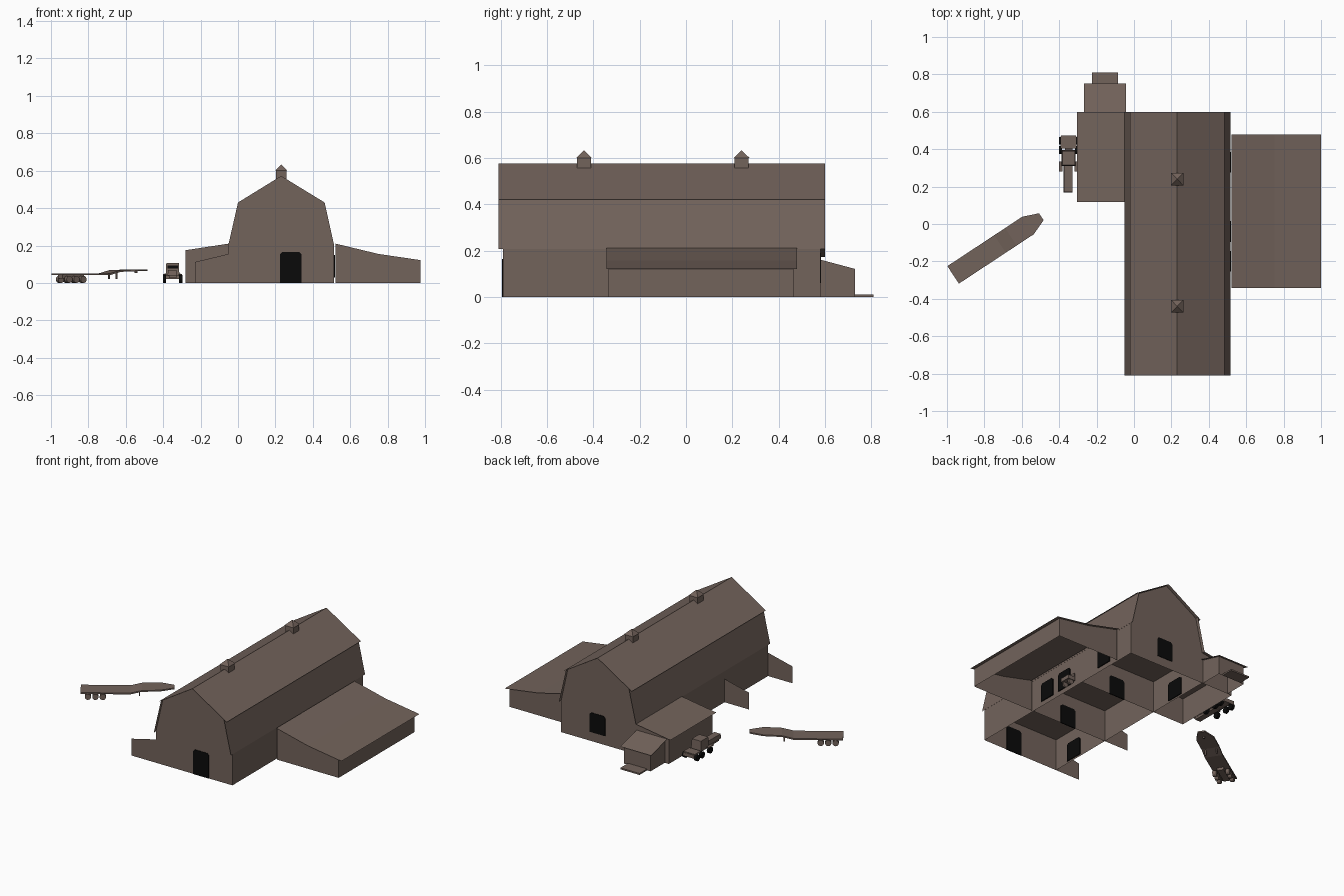
import bpy, bmesh, math
from mathutils import Matrix, Vector

if "Cube" in bpy.data.objects:
    bpy.data.objects.remove(bpy.data.objects["Cube"])


def material(name, rgb):
    m = bpy.data.materials.new(name)
    m.diffuse_color = (*rgb, 1)
    m.use_nodes = True
    m.node_tree.nodes["Principled BSDF"].inputs["Base Color"].default_value = m.diffuse_color
    return m


BROWN = material("weathered brown", (0.17, 0.125, 0.105))
BLACK = material("opening black", (0.003, 0.003, 0.003))


def finish(name, bm, mat=BROWN, matrix=None):
    mesh = bpy.data.meshes.new(name)
    bm.to_mesh(mesh)
    bm.free()
    mesh.materials.append(mat)
    ob = bpy.data.objects.new(name, mesh)
    bpy.context.collection.objects.link(ob)
    if matrix:
        ob.matrix_world = matrix
    return ob


def strip(name, pts, y0, y1):
    """Thin sheet following (x, z) points, stretched along y."""
    bm = bmesh.new()
    a = [bm.verts.new((x, y0, z)) for x, z in pts]
    b = [bm.verts.new((x, y1, z)) for x, z in pts]
    for i in range(len(pts) - 1):
        bm.faces.new((a[i], a[i + 1], b[i + 1], b[i]))
    return finish(name, bm)


def panel(name, pts, y, back=False):
    """Flat upright wall at y; points run anticlockwise seen from the front."""
    bm = bmesh.new()
    vs = [bm.verts.new((x, y, z)) for x, z in pts]
    bm.faces.new(vs[::-1] if back else vs)
    return finish(name, bm)


def box(name, x0, x1, y0, y1, z0, z1, mat=BROWN, matrix=None, taper=1.0):
    bm = bmesh.new()
    bmesh.ops.create_cube(bm, size=1)
    for v in bm.verts:
        k = taper if v.co.z > 0 else 1
        v.co = ((x0 + x1) / 2 + v.co.x * (x1 - x0) * k,
                (y0 + y1) / 2 + v.co.y * (y1 - y0) * k,
                (z0 + z1) / 2 + v.co.z * (z1 - z0))
    return finish(name, bm, mat, matrix)


def door(name, cx, cy, z0, z1, w=0.115, along_y=False):
    """Thin black plate with clipped top corners."""
    c, t, h = 0.012, 0.003, w / 2
    pts = [(-h, z0), (h, z0), (h, z1 - c), (h - c, z1), (c - h, z1), (-h, z1 - c)]
    bm = bmesh.new()
    f = bm.faces.new([bm.verts.new((x, -t, z)) for x, z in pts])
    ext = bmesh.ops.extrude_face_region(bm, geom=[f])
    bmesh.ops.translate(bm, vec=(0, 2 * t, 0),
                        verts=[g for g in ext["geom"] if isinstance(g, bmesh.types.BMVert)])
    bmesh.ops.recalc_face_normals(bm, faces=bm.faces)
    m = Matrix.Translation((cx, cy, 0))
    if along_y:
        m = m @ Matrix.Rotation(math.pi / 2, 4, 'Z')
    return finish(name, bm, BLACK, m)


def wheel(name, x, y, r, w, mat=BROWN, matrix=None, axis='Y'):
    """Wheel whose axle lies along x (axis Y) or along y (axis X)."""
    bm = bmesh.new()
    bmesh.ops.create_cone(bm, cap_ends=True, segments=14, radius1=r, radius2=r, depth=w,
                          matrix=Matrix.Translation((x, y, r)) @ Matrix.Rotation(math.pi / 2, 4, axis))
    return finish(name, bm, mat, matrix)


# Main barn: walls, gambrel gables and thin overhanging roof sheets
L, R, MID = -0.05, 0.512, 0.231
F, B = -0.79, 0.58
STEP = (B - F) / 3
gable = [(L, 0), (R, 0), (R, 0.21), (0.463, 0.43), (MID, 0.572), (0, 0.43), (L, 0.21)]
panel("front_gable", gable, F)
panel("back_gable", gable, B, back=True)
strip("left_wall", [(L, 0), (L, 0.21)], F, B)
strip("right_wall", [(R, 0.21), (R, 0)], F, B)
strip("loft_floor", [(R, 0.21), (L, 0.21)], F, B)
strip("lower_roof_left", [(L - 0.002, 0.208), (0, 0.432)], -0.81, 0.6)
strip("lower_roof_right", [(0.463, 0.432), (R + 0.003, 0.208)], -0.81, 0.6)
strip("upper_roof", [(-0.021, 0.42), (MID, 0.575), (0.484, 0.42)], -0.81, 0.6)

# Inside cross walls and side fins
for i in (1, 2):
    panel("cross_wall", [(L, 0), (R, 0), (R, 0.21), (L, 0.21)], F + i * STEP)
    door("cross_wall_door", 0.24, F + i * STEP, 0, 0.13)
for i in (0, 1):
    panel("side_fin", [(-0.23, 0), (L, 0), (L, 0.155), (-0.23, 0.112)], F + i * STEP)

# Doors
door("front_door", 0.282, F, 0, 0.165)
door("back_door", 0.245, B, 0.06, 0.19)
for y in (-0.62, 0.33):
    door("left_inner_door", L + 0.005, y, 0.01, 0.13, 0.12, True)
for y in (-0.2, -0.04, 0.33):
    door("right_side_door", R + 0.003, y, 0.03, 0.15, 0.11, True)

# Ridge cupolas with pyramid caps
for y in (-0.44, 0.24):
    box("cupola", MID - 0.029, MID + 0.029, y - 0.03, y + 0.03, 0.54, 0.603)
    box("cupola_cap", MID - 0.033, MID + 0.033, y - 0.034, y + 0.034, 0.6, 0.632, taper=0.02)

# Right lean-to with a bent roof
top = [(0.522, 0.21), (0.75, 0.155), (0.975, 0.122)]
end = [(0.522, 0), (0.975, 0)] + top[::-1]
panel("lean_to_front", end, -0.335)
panel("lean_to_back", end, 0.463, back=True)
strip("lean_to_side", [(0.975, 0.122), (0.975, 0)], -0.335, 0.463)
strip("lean_to_roof", [(0.522, 0.212), (0.75, 0.157), (1.0, 0.12)], -0.342, 0.478)

# Left shed
shed = [(-0.28, 0), (L, 0), (L, 0.21), (-0.28, 0.175)]
panel("shed_front", shed, F + 2 * STEP)
panel("shed_back", shed, B, back=True)
strip("shed_side", [(-0.28, 0), (-0.28, 0.175)], F + 2 * STEP, B)
strip("shed_roof", [(-0.305, 0.172), (L, 0.211)], 0.117, 0.6)

# Back annex with roof sloping backwards, and its step
AX0, AX1, AY = -0.25, -0.055, 0.73
panel("annex_back", [(AX0, 0), (AX1, 0), (AX1, 0.121), (AX0, 0.121)], AY, back=True)
bm = bmesh.new()
for x, flip in ((AX0, False), (AX1, True)):
    vs = [bm.verts.new((x, y, z)) for y, z in ((B, 0), (B, 0.161), (AY, 0.121), (AY, 0))]
    bm.faces.new(vs[::-1] if not flip else vs)
bmesh.ops.reverse_faces(bm, faces=bm.faces)
finish("annex_sides", bm)
bm = bmesh.new()
bm.faces.new([bm.verts.new(p) for p in ((-0.268, B, 0.162), (-0.042, B, 0.162),
                                        (-0.042, 0.75, 0.117), (-0.268, 0.75, 0.117))])
finish("annex_roof", bm)
box("annex_step", -0.225, -0.085, AY, 0.81, 0, 0.01)

# Small cart inside the lean-to
box("cart_bed", 0.522, 0.575, 0.0, 0.07, 0.03, 0.055)
box("cart_back", 0.522, 0.532, 0.0, 0.07, 0.055, 0.08)
for y in (0.01, 0.06):
    wheel("cart_wheel", 0.55, y, 0.018, 0.012, axis='X')

# Parked truck
T = -0.35
place = Matrix.Translation((T, 0, 0))
box("truck_frame", -0.02, 0.02, 0.18, 0.46, 0.026, 0.04, matrix=place)
box("truck_hood", -0.026, 0.022, 0.168, 0.32, 0.04, 0.07, matrix=place, taper=0.95)
box("truck_cab", -0.037, 0.037, 0.31, 0.395, 0.038, 0.106, matrix=place, taper=0.9)
box("truck_window", -0.028, 0.028, 0.3105, 0.316, 0.078, 0.094, BLACK, place)
box("truck_bed", -0.042, 0.042, 0.405, 0.468, 0.04, 0.05, matrix=place)
box("truck_bumper", -0.04, 0.04, 0.466, 0.472, 0.022, 0.045, matrix=place)
for s in (-1, 1):
    for y in (0.31, 0.395, 0.445):
        wheel("truck_wheel", s * 0.043, y, 0.021, 0.018, BLACK, place)
    box("truck_fender", s * 0.042 - 0.009, s * 0.042 + 0.009, 0.28, 0.335, 0.042, 0.048, matrix=place)

# Gooseneck trailer: bent deck, tapered at the nose
trailer = Matrix.Translation((-0.967, -0.272, 0)) @ Matrix.Rotation(math.radians(33.4), 4, 'Z')
W = 0.056
deck = [(0, 0.05, W), (0.3, 0.05, W), (0.37, 0.068, W), (0.48, 0.072, W), (0.565, 0.072, 0.022)]
bm = bmesh.new()
rings = [[bm.verts.new((s, y, z + dz)) for y, dz in ((-w, -0.009), (w, -0.009), (w, 0), (-w, 0))]
         for s, z, w in deck]
for a, b in zip(rings, rings[1:]):
    for i in range(4):
        j = (i + 1) % 4
        bm.faces.new((a[i], a[j], b[j], b[i]))
bm.faces.new(rings[0])
bm.faces.new(rings[-1])
bmesh.ops.recalc_face_normals(bm, faces=bm.faces)
finish("trailer_deck", bm, matrix=trailer)
for s in (-1, 1):
    for x in (0.045, 0.09, 0.135):
        wheel("trailer_wheel", x, s * 0.041, 0.019, 0.024, matrix=trailer, axis='X')
    box("trailer_leg", 0.352, 0.36, s * 0.035 - 0.004, s * 0.035 + 0.004, 0.022, 0.064, matrix=trailer)
box("trailer_axle_beam", 0.02, 0.16, -0.02, 0.02, 0.024, 0.043, matrix=trailer)
box("trailer_kingpin", 0.5, 0.512, -0.006, 0.006, 0.052, 0.066, matrix=trailer)
